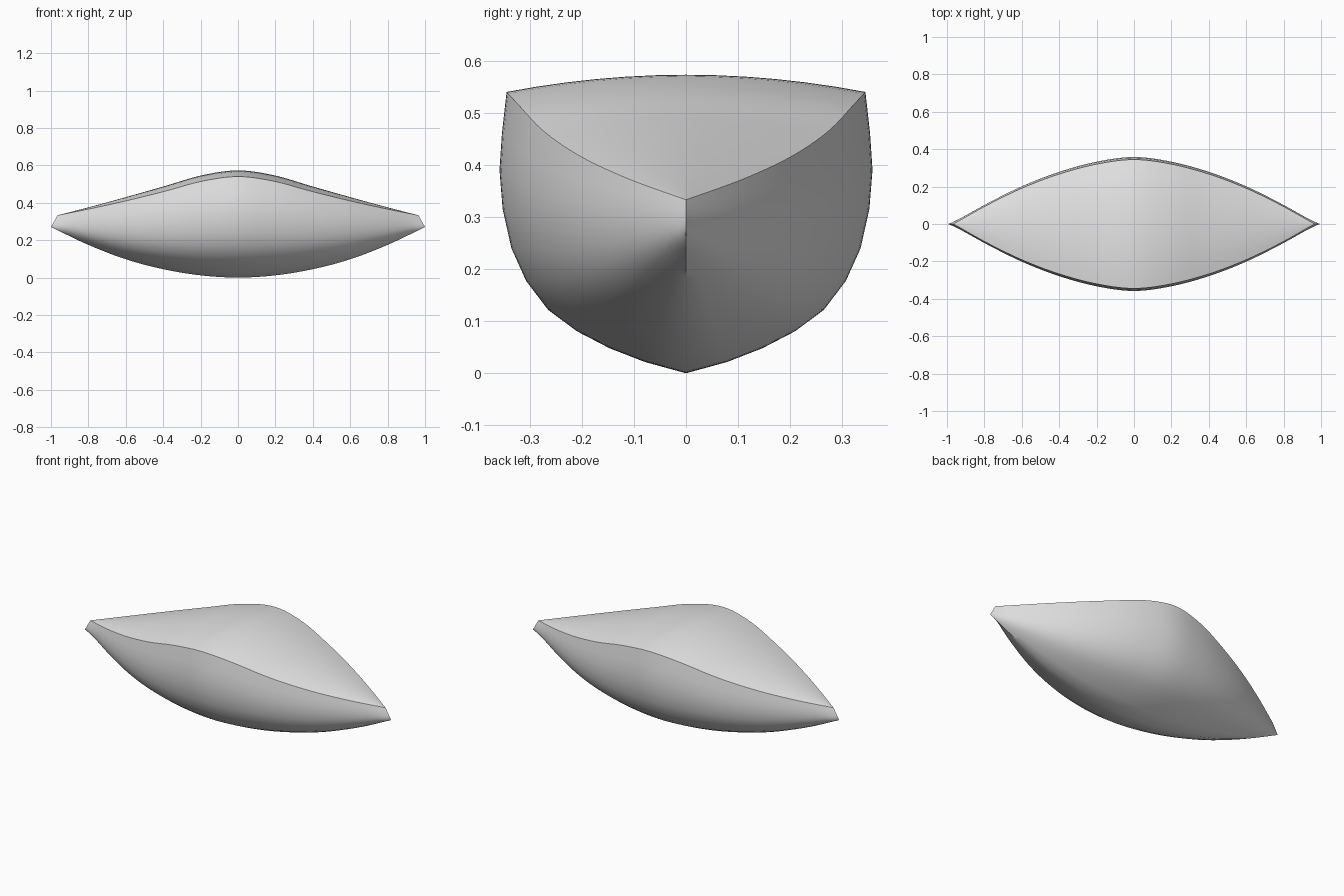
import bpy, bmesh, math

cube = bpy.data.objects.get("Cube")
if cube:
    bpy.data.objects.remove(cube, do_unlink=True)

grey = bpy.data.materials.new("plain grey")
grey.use_nodes = True
colour = (0.8, 0.8, 0.8, 1)
grey.diffuse_color = colour
grey.node_tree.nodes["Principled BSDF"].inputs["Base Color"].default_value = colour


def curve(points, u):
    """Smooth curve through evenly spaced values, mirrored at the middle, u from 0 to 1."""
    last = len(points) - 1
    pos = min(abs(u), 1) * last
    i = min(int(pos), last - 1)
    t = pos - i
    b, c = points[i], points[i + 1]
    a = points[i - 1] if i else points[1]
    d = points[i + 2] if i + 2 <= last else 2 * c - b
    return b + t / 2 * (c - a + t * (2*a - 5*b + 4*c - d + t * (3*(b - c) + d - a)))


# Lines from the middle of the boat to its tip
half_beam = [0.358, 0.334, 0.282, 0.208, 0.112, 0.0]
keel = [0.0, 0.012, 0.045, 0.098, 0.175, 0.27]
sheer = [0.54, 0.515, 0.463, 0.415, 0.372, 0.333]
crown = [0.033, 0.032, 0.028, 0.021, 0.011, 0.0]
# Midship section from keel to deck edge, as fractions of beam and depth
section = [(0, 0), (0.22, 0.04), (0.41, 0.089), (0.587, 0.15), (0.74, 0.226),
           (0.857, 0.328), (0.936, 0.444), (0.983, 0.583), (1, 0.722),
           (0.987, 0.852), (0.962, 1)]
rake = 0.035
stations = [i / 32 for i in range(-32, 33)]


def hull_ring(u):
    beam, low, high = curve(half_beam, u), curve(keel, u), curve(sheer, u)
    half = [(u * (1 - rake * h), beam * w, low + (high - low) * h) for w, h in section]
    return [(x, -y, z) for x, y, z in reversed(half[1:])] + half


def deck_ring(u):
    edge = curve(half_beam, u) * section[-1][0]
    return [(u * (1 - rake), edge * k / 6,
             curve(sheer, u) + curve(crown, u) * (1 - (k / 6) ** 2))
            for k in range(-6, 7)]


def loft(name, ring, upward):
    bm = bmesh.new()
    rows = [[bm.verts.new(p) for p in ring(u)] for u in stations]
    for r, s in zip(rows, rows[1:]):
        for j in range(len(r) - 1):
            quad = [r[j], s[j], s[j + 1], r[j + 1]]
            bm.faces.new(quad if upward else quad[::-1])
    bmesh.ops.remove_doubles(bm, verts=bm.verts, dist=0.0001)
    mesh = bpy.data.meshes.new(name)
    bm.to_mesh(mesh)
    bm.free()
    mesh.materials.append(grey)
    obj = bpy.data.objects.new(name, mesh)
    bpy.context.collection.objects.link(obj)
    bpy.ops.object.select_all(action="DESELECT")
    obj.select_set(True)
    bpy.context.view_layer.objects.active = obj
    bpy.ops.object.shade_smooth_by_angle(angle=math.radians(35))


loft("hull", hull_ring, False)
loft("deck", deck_ring, True)
